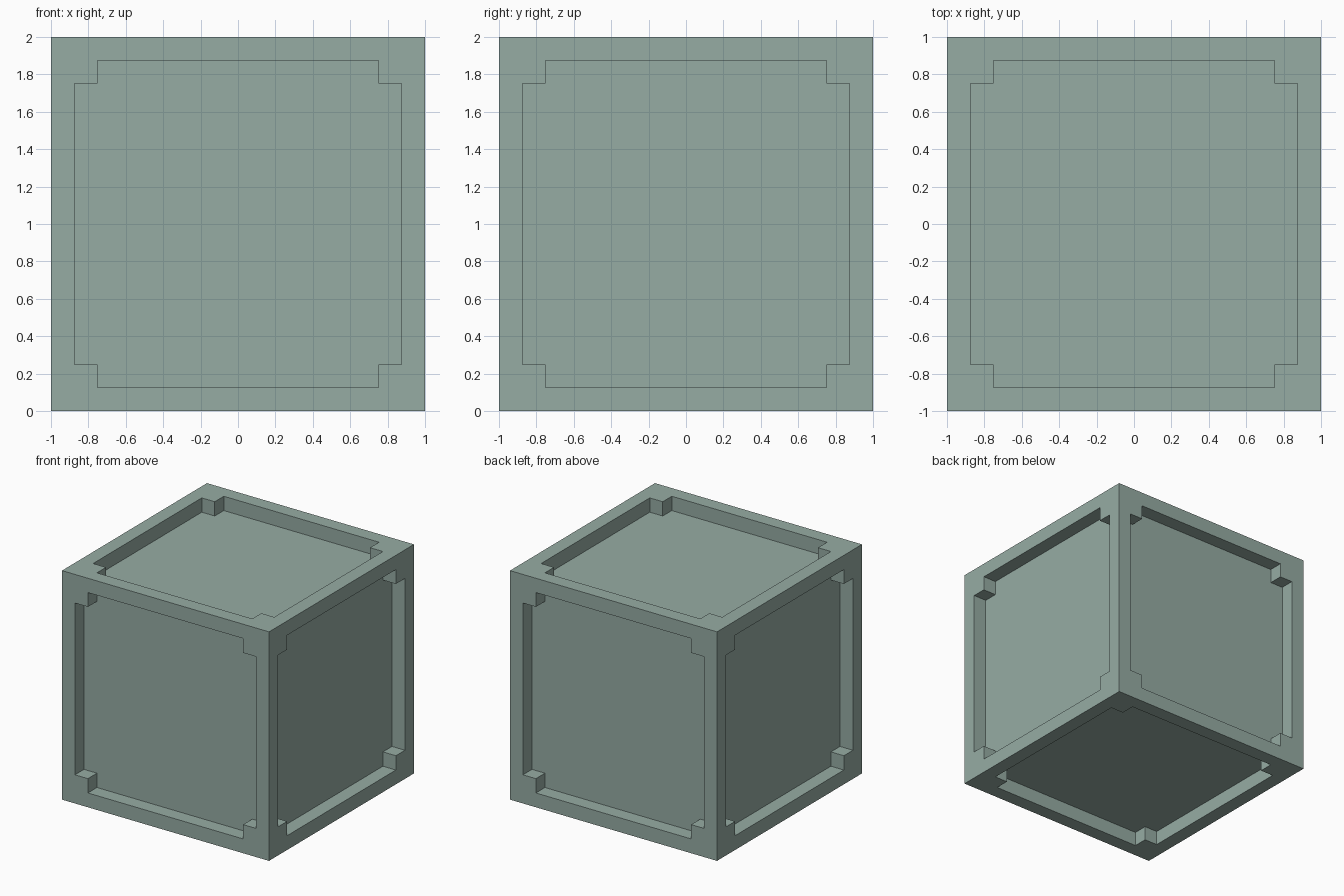
import bpy
import bmesh
from mathutils import Vector

if "Cube" in bpy.data.objects:
    bpy.data.objects.remove(bpy.data.objects["Cube"])

OUTER, RIM, NOTCH = 1.0, 0.875, 0.75   # half size, recess edge and floor, corner notch

mat = bpy.data.materials.new("sage green")
mat.diffuse_color = (0.305, 0.413, 0.371, 1.0)
mat.use_nodes = True
mat.node_tree.nodes["Principled BSDF"].inputs["Base Color"].default_value = mat.diffuse_color


def turn(p, k):
    """Rotate a 2D point clockwise by k quarter turns."""
    for _ in range(k):
        p = (p[1], -p[0])
    return p


def finish(bm, name):
    mesh = bpy.data.meshes.new(name)
    bm.to_mesh(mesh)
    bm.free()
    mesh.materials.append(mat)
    obj = bpy.data.objects.new(name, mesh)
    obj.location.z = OUTER
    bpy.context.collection.objects.link(obj)


frame, panels = bmesh.new(), bmesh.new()
inner = [(-NOTCH, NOTCH), (-NOTCH, RIM), (NOTCH, RIM), (NOTCH, NOTCH)]

for axis in range(3):
    for sign in (1, -1):
        n, u = Vector((0, 0, 0)), Vector((0, 0, 0))
        n[axis], u[(axis + 1) % 3] = sign, 1
        v = n.cross(u)

        def face(bm, pts):
            bm.faces.new([bm.verts.new(u * x + v * y + n * h) for x, y, h in pts])

        floor = []
        for k in range(4):
            edge = [turn(p, k) for p in inner]
            corners = [turn((-OUTER, OUTER), k), turn((OUTER, OUTER), k)]
            # Front of the frame: one mitred side
            face(frame, [(*p, OUTER) for p in [corners[0], *edge, corners[1]]])
            # Recess walls along the notched opening
            for a, b in zip(edge, edge[1:]):
                face(frame, [(*a, OUTER), (*a, RIM), (*b, RIM), (*b, OUTER)])
            floor += edge[:3]
        # Sunken panel with notched corners
        face(panels, [(*p, RIM) for p in reversed(floor)])

bmesh.ops.remove_doubles(frame, verts=frame.verts, dist=1e-4)
finish(frame, "frame")
finish(panels, "sunken_panels")
